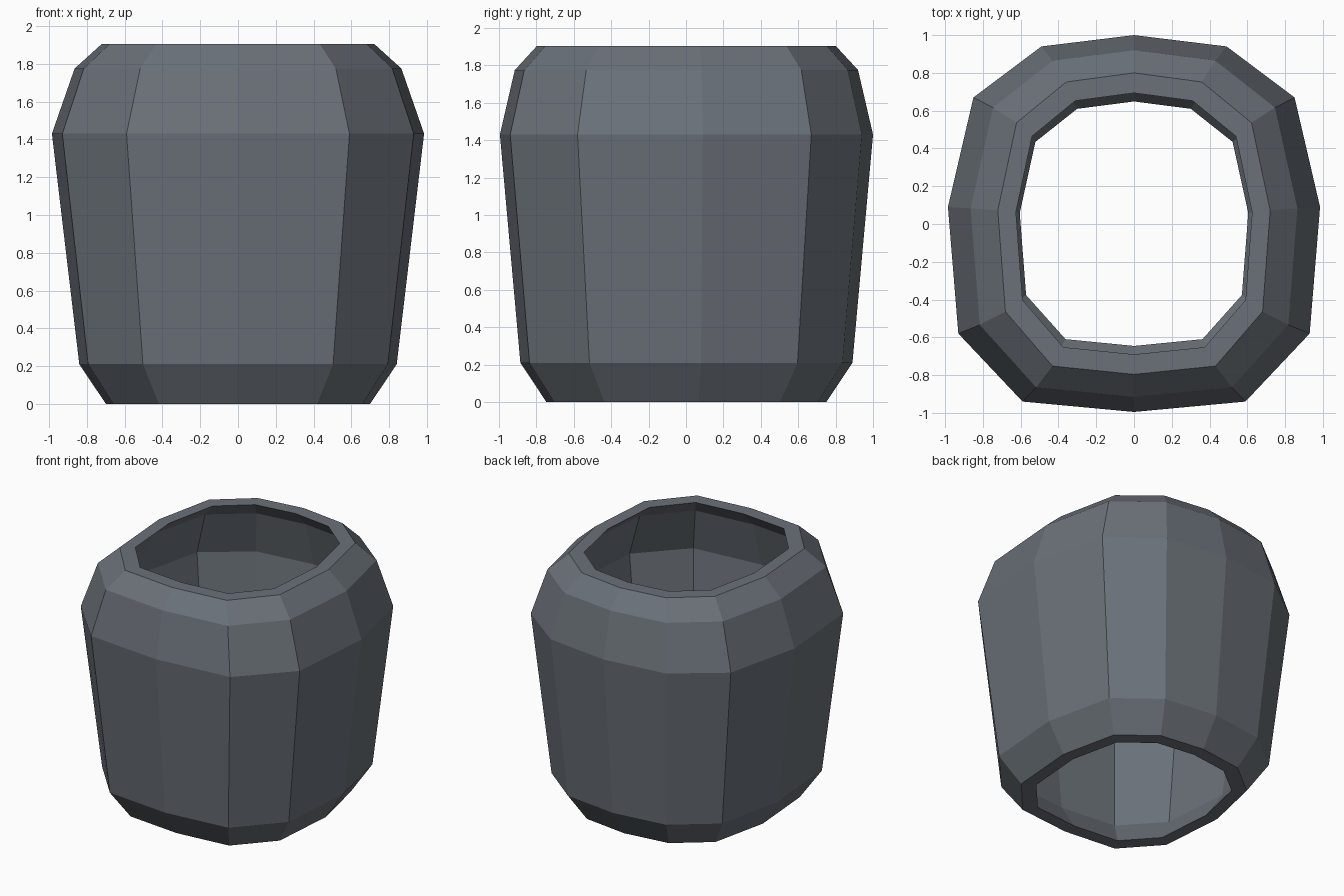
import bpy

cube = bpy.data.objects.get("Cube")
if cube:
    bpy.data.objects.remove(cube, do_unlink=True)

# Slate grey for the whole body
slate = bpy.data.materials.new("slate_grey")
slate.use_nodes = True
colour = (0.145, 0.165, 0.19, 1)
slate.diffuse_color = colour
slate.node_tree.nodes["Principled BSDF"].inputs["Base Color"].default_value = colour

# Half of the twelve-sided plan outline, back to front, then mirrored
half = [(0, 1.0), (0.49, 0.94), (0.85, 0.67), (0.985, 0.09),
        (0.93, -0.58), (0.59, -0.94), (0, -0.995)]
outline = half + [(-x, y) for x, y in half[-2:0:-1]]
sides = len(outline)

# Wall profile: height, x scale, y scale, inner wall ratio
profile = [(0.0, 0.71, 0.75, 0.865),
           (0.21, 0.853, 0.89, 0.885),
           (1.43, 1.0, 1.0, 0.915),
           (1.775, 0.878, 0.92, 0.89),
           (1.905, 0.732, 0.80, 0.867)]
rings = [(z, sx, sy) for z, sx, sy, t in profile]
rings += [(z, sx * t, sy * t) for z, sx, sy, t in reversed(profile)]

# Hollow band: outer wall, flat top rim, inner wall, flat bottom rim
verts = [(x * sx, y * sy, z) for z, sx, sy in rings for x, y in outline]
faces = []
for r in range(len(rings)):
    a, b = r * sides, (r + 1) % len(rings) * sides
    for i in range(sides):
        j = (i + 1) % sides
        faces.append((a + i, b + i, b + j, a + j))

mesh = bpy.data.meshes.new("hollow_band")
mesh.from_pydata(verts, [], faces)
mesh.materials.append(slate)
mesh.update()
band = bpy.data.objects.new("hollow_band", mesh)
bpy.context.scene.collection.objects.link(band)
